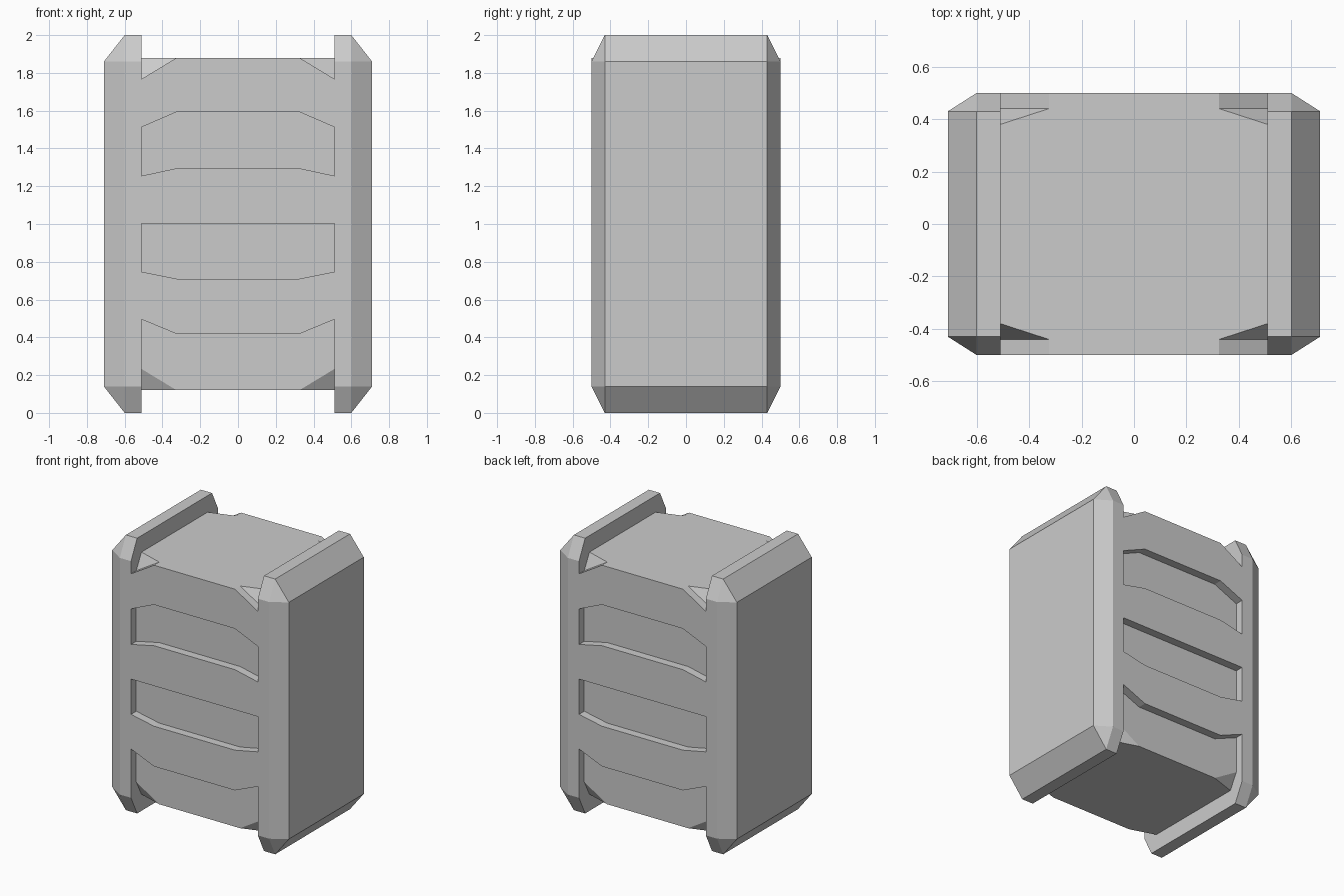
import bpy, bmesh

if "Cube" in bpy.data.objects:
    bpy.data.objects.remove(bpy.data.objects["Cube"])


def finish(name, bm, mirror_axis=None):
    bmesh.ops.recalc_face_normals(bm, faces=bm.faces)
    mesh = bpy.data.meshes.new(name)
    bm.to_mesh(mesh)
    bm.free()
    obj = bpy.data.objects.new(name, mesh)
    bpy.context.collection.objects.link(obj)
    if mirror_axis is not None:
        mod = obj.modifiers.new("mirror", 'MIRROR')
        mod.use_axis = [i == mirror_axis for i in range(3)]
        mod.use_mirror_merge = False
    return obj


def hull(name, points, mirror_axis=None):
    bm = bmesh.new()
    for p in points:
        bm.verts.new(p)
    bmesh.ops.convex_hull(bm, input=bm.verts)
    bmesh.ops.dissolve_limit(bm, angle_limit=0.01, verts=bm.verts, edges=bm.edges)
    return finish(name, bm, mirror_axis)


S = (-1, 1)
MID = 1.0                      # mid height
IN, EDGE, OUT = 0.51, 0.60, 0.71   # rail x positions
KNEE = 0.325                   # where slat edges bend
CORE_Y, FACE_Y = 0.44, 0.50

# Side rails: chamfered slabs with triangular outer corners
rail = []
for y in S:
    for z in S:
        rail += [(IN, y * 0.43, MID + z), (EDGE, y * 0.43, MID + z),
                 (IN, y * 0.50, MID + z * 0.86), (EDGE, y * 0.50, MID + z * 0.86),
                 (OUT, y * 0.43, MID + z * 0.86)]
hull("side_rail", rail, 0)

# Core block with its eight corners cut off
core = []
for x in S:
    for y in S:
        for z in S:
            core += [(x * KNEE, y * CORE_Y, MID + z * 0.88),
                     (x * IN, y * 0.38, MID + z * 0.88),
                     (x * IN, y * CORE_Y, MID + z * 0.768)]
hull("core", core)

# Raised slats: (bottom side, bottom middle, top middle, top side), front and back
slats = {
    "upper_slat": (1.513, 1.593, 1.88, 1.768),
    "middle_slat": (1.003, 1.003, 1.295, 1.255),
    "lower_slat": (0.495, 0.418, 0.71, 0.747),
}
for name, (bs, bmid, tm, ts) in slats.items():
    outline = [(-IN, bs), (-KNEE, bmid), (KNEE, bmid), (IN, bs),
               (IN, ts), (KNEE, tm), (-KNEE, tm), (-IN, ts)]
    bm = bmesh.new()
    face = bm.faces.new([bm.verts.new((x, -FACE_Y, z)) for x, z in outline])
    ext = bmesh.ops.extrude_face_region(bm, geom=[face], use_keep_orig=True)
    verts = [v for v in ext["geom"] if isinstance(v, bmesh.types.BMVert)]
    bmesh.ops.translate(bm, verts=verts, vec=(0, FACE_Y - CORE_Y, 0))
    finish(name, bm, 1)
